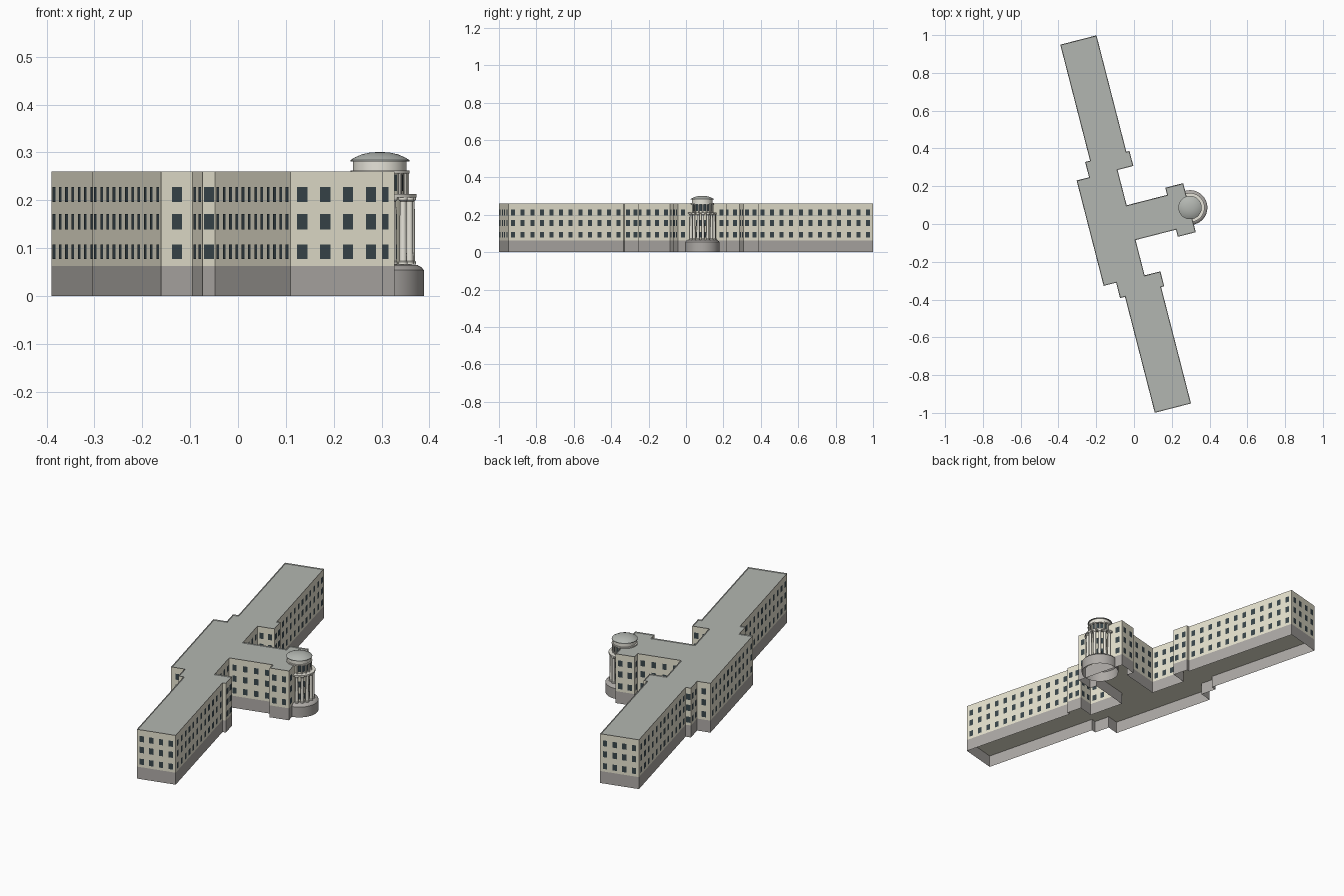
import bpy, bmesh, math
from mathutils import Matrix, Vector

if "Cube" in bpy.data.objects:
    bpy.data.objects.remove(bpy.data.objects["Cube"])

# whole building is turned a little in plan
PLACE = Matrix.Rotation(math.radians(14.4), 4, 'Z') @ Matrix.Translation((0, 0.0105, 0))
BASE_H, TOP = 0.063, 0.26
ROWS = [(0.077, 0.108), (0.139, 0.171), (0.197, 0.228)]
HUB = Vector((0.309, 0, 0))


def material(name, rgb):
    m = bpy.data.materials.new(name)
    m.diffuse_color = (*rgb, 1)
    m.use_nodes = True
    m.node_tree.nodes["Principled BSDF"].inputs["Base Color"].default_value = m.diffuse_color
    return m


CREAM = material("cream_stone", (0.80, 0.77, 0.63))
STONE = material("grey_stone", (0.42, 0.40, 0.38))
ROOF = material("roof_grey", (0.45, 0.47, 0.44))
GLASS = material("dark_glass", (0.04, 0.06, 0.07))
PALE = material("pale_stone", (0.80, 0.78, 0.70))


def finish(bm, name, mats, smooth=False):
    me = bpy.data.meshes.new(name)
    bm.to_mesh(me)
    bm.free()
    for m in mats:
        me.materials.append(m)
    ob = bpy.data.objects.new(name, me)
    ob.matrix_world = PLACE
    bpy.context.collection.objects.link(ob)
    if smooth:
        bpy.ops.object.select_all(action='DESELECT')
        ob.select_set(True)
        bpy.context.view_layer.objects.active = ob
        bpy.ops.object.shade_smooth_by_angle(angle=math.radians(35))
    return ob


def lathe(bm, profile, centre, seg=32):
    """Revolve (radius, z) points round a vertical axis."""
    vs = [bm.verts.new(centre + Vector((r, 0, z))) for r, z in profile]
    es = [bm.edges.new(p) for p in zip(vs, vs[1:])]
    bmesh.ops.spin(bm, geom=vs + es, cent=centre, axis=(0, 0, 1),
                   angle=2 * math.pi, steps=seg, use_duplicate=False)
    bmesh.ops.remove_doubles(bm, verts=bm.verts, dist=1e-5)
    bmesh.ops.recalc_face_normals(bm, faces=bm.faces)


def pane(bm, centre, along, width, z0, z1):
    a = along * width / 2
    pts = [centre - a, centre + a]
    bm.faces.new([bm.verts.new((p.x, p.y, z)) for p, z in
                  ((pts[0], z0), (pts[1], z0), (pts[1], z1), (pts[0], z1))])


# footprint: one half, mirrored across the entrance axis
half = [(.306, .134), (.208, .134), (.208, .095), (-.013, .095), (-.013, .288),
        (.073, .288), (.073, .37), (.056, .37), (.056, 1.006), (-.142, 1.006),
        (-.142, .372), (-.169, .372), (-.169, .288), (-.237, .288)]
outline = [Vector((u, v, 0)) for u, v in half + [(u, -v) for u, v in reversed(half)]]
edges = list(zip(outline, outline[1:] + outline[:1]))

# plinth: open ring of wall
bm = bmesh.new()
for a, b in edges:
    bm.faces.new([bm.verts.new((p.x, p.y, z)) for p, z in
                  ((a, 0), (b, 0), (b, BASE_H), (a, BASE_H))])
bmesh.ops.remove_doubles(bm, verts=bm.verts, dist=1e-5)
finish(bm, "plinth", [STONE])

# walls with sunken roof behind a low parapet
bm = bmesh.new()
floor = bm.faces.new([bm.verts.new((p.x, p.y, BASE_H)) for p in outline])
ext = bmesh.ops.extrude_face_region(bm, geom=[floor], use_keep_orig=True)
bmesh.ops.translate(bm, vec=(0, 0, TOP - BASE_H),
                    verts=[g for g in ext['geom'] if isinstance(g, bmesh.types.BMVert)])
bmesh.ops.recalc_face_normals(bm, faces=bm.faces)
roof = [f for f in bm.faces if f.normal.z > 0.9]
rim = bmesh.ops.inset_region(bm, faces=roof, thickness=0.004)
for f in roof + rim['faces']:
    f.material_index = 1
for v in roof[0].verts:
    v.co.z -= 0.004
finish(bm, "walls_and_roof", [CREAM, ROOF])

# windows evenly spaced on every wall
bm = bmesh.new()
for a, b in edges:
    d = b - a
    length = d.length
    if length < 0.025:
        continue
    d.normalize()
    out = Vector((d.y, -d.x, 0))
    n = max(1, round(length / 0.053))
    for i in range(n):
        c = a + d * length * (i + 0.5) / n + out * 0.001
        if c.x > 0.3 and abs(c.y) < 0.09:
            continue
        for z0, z1 in ROWS:
            pane(bm, c, d, 0.022, z0, z1)
finish(bm, "windows", [GLASS])

# round entrance tower: base, drum, rings, dome
bm = bmesh.new()
lathe(bm, [(0.092, 0), (0.092, 0.054), (0.087, 0.060), (0.078, 0.065), (0, 0.067)], HUB, 40)
finish(bm, "tower_base", [STONE], True)

bm = bmesh.new()
lathe(bm, [(0.051, 0.06), (0.051, 0.258)], HUB)
finish(bm, "tower_drum", [CREAM], True)

bm = bmesh.new()
lathe(bm, [(0.050, 0.206), (0.077, 0.206), (0.077, 0.213), (0.050, 0.213)], HUB)
finish(bm, "column_ring", [PALE], True)

bm = bmesh.new()
lathe(bm, [(0.050, 0.256), (0.062, 0.256), (0.062, 0.262), (0.056, 0.262),
           (0.056, 0.281), (0.0, 0.281)], HUB)
finish(bm, "tower_crown", [PALE], True)

bm = bmesh.new()
lathe(bm, [(0, 0.281), (0.062, 0.281), (0.062, 0.284), (0.052, 0.290), (0.038, 0.296),
           (0.020, 0.300), (0, 0.301)], HUB)
finish(bm, "dome", [ROOF], True)

# tall columns below, small ones above, on the outer half of the tower
bm_low, bm_up, bm_glass = bmesh.new(), bmesh.new(), bmesh.new()
N = 8
for i in range(N):
    t = math.radians(-80 + 160 * i / (N - 1))
    ray = Vector((math.cos(t), math.sin(t), 0))
    lathe(bm_low, [(0.010, 0.066), (0.010, 0.071), (0.008, 0.073), (0.007, 0.198),
                   (0.010, 0.201), (0.010, 0.206)], HUB + ray * 0.066, 12)
    lathe(bm_up, [(0.004, 0.213), (0.004, 0.257)], HUB + ray * 0.057, 8)
    if i < N - 1:
        t += math.radians(80 / (N - 1))
        ray = Vector((math.cos(t), math.sin(t), 0))
        side = Vector((-ray.y, ray.x, 0))
        for z0, z1 in ROWS[:2] + [(0.220, 0.254)]:
            pane(bm_glass, HUB + ray * 0.0525, side, 0.013, z0, z1)
finish(bm_low, "tower_columns", [PALE], True)
finish(bm_up, "upper_columns", [PALE], True)
finish(bm_glass, "tower_windows", [GLASS])
